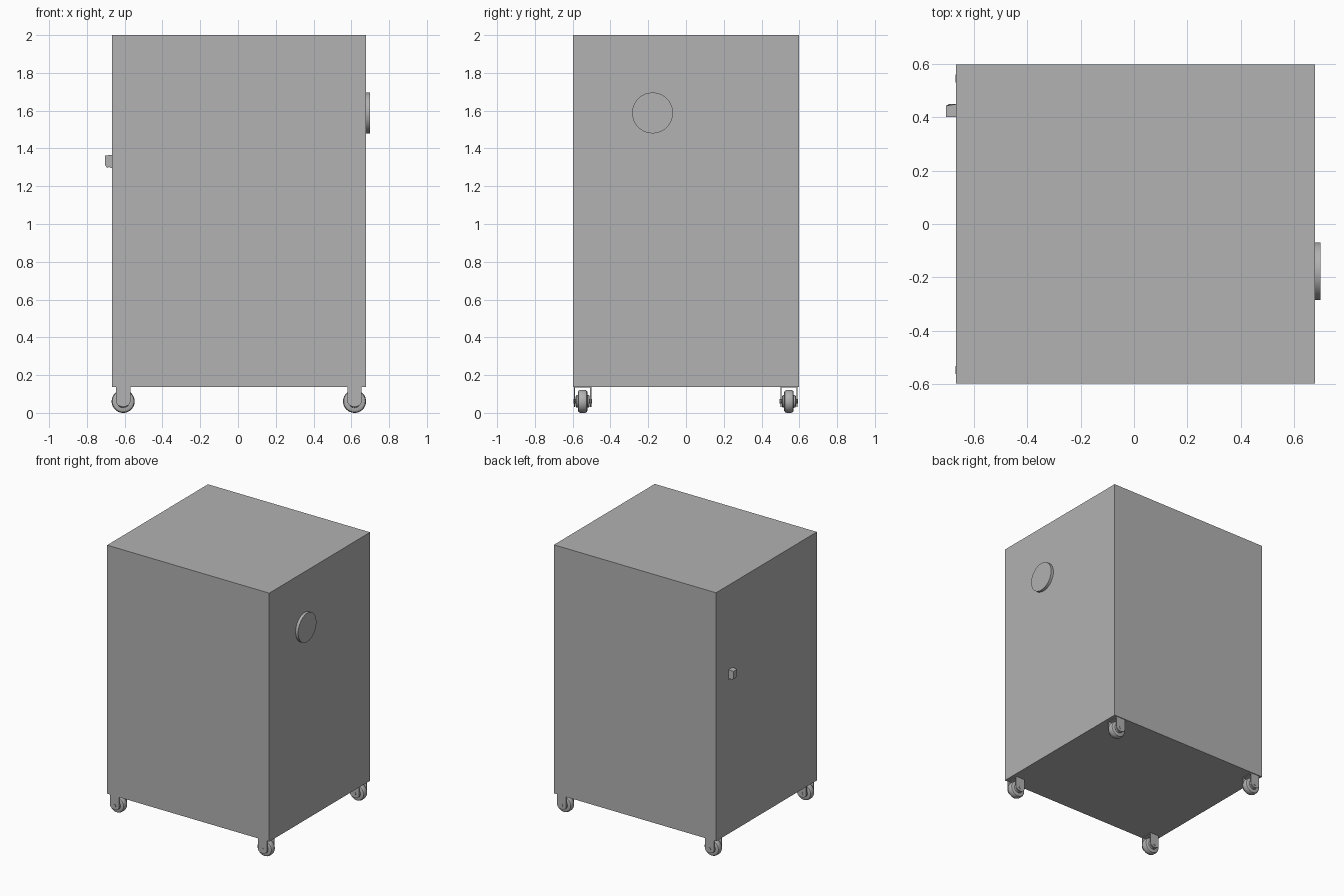
import bpy, bmesh, math
from mathutils import Matrix, Vector

cube = bpy.data.objects.get("Cube")
if cube:
    bpy.data.objects.remove(cube, do_unlink=True)

GREY = (0.445, 0.445, 0.445, 1)
grey = bpy.data.materials.new("plain_grey")
grey.use_nodes = True
grey.diffuse_color = GREY
grey.node_tree.nodes["Principled BSDF"].inputs["Base Color"].default_value = GREY


def finish(name, bm, smooth=False):
    bmesh.ops.recalc_face_normals(bm, faces=bm.faces)
    mesh = bpy.data.meshes.new(name)
    bm.to_mesh(mesh)
    bm.free()
    mesh.materials.append(grey)
    obj = bpy.data.objects.new(name, mesh)
    bpy.context.collection.objects.link(obj)
    if smooth:
        bpy.ops.object.select_all(action='DESELECT')
        obj.select_set(True)
        bpy.context.view_layer.objects.active = obj
        bpy.ops.object.shade_smooth_by_angle(angle=math.radians(35))
    return obj


def box(name, lo, hi):
    lo, hi = Vector(lo), Vector(hi)
    bm = bmesh.new()
    bmesh.ops.create_cube(bm, size=1, matrix=Matrix.Translation((lo + hi) / 2)
                          @ Matrix.Diagonal((*(hi - lo), 1)))
    return finish(name, bm)


def cylinder(name, centre, radius, depth, axis, sides=48):
    bm = bmesh.new()
    turn = Vector((0, 0, 1)).rotation_difference(Vector(axis)).to_matrix().to_4x4()
    bmesh.ops.create_cone(bm, cap_ends=True, segments=sides, radius1=radius,
                          radius2=radius, depth=depth,
                          matrix=Matrix.Translation(centre) @ turn)
    return finish(name, bm, True)


def prism(name, outline, y0, y1, smooth=False):
    """Extrude an x-z outline along y."""
    bm = bmesh.new()
    face = bm.faces.new([bm.verts.new((x, y0, z)) for x, z in outline])
    new = bmesh.ops.extrude_face_region(bm, geom=[face])["geom"]
    bmesh.ops.translate(bm, vec=(0, y1 - y0, 0),
                        verts=[v for v in new if isinstance(v, bmesh.types.BMVert)])
    return finish(name, bm, smooth)


def lathe(name, profile, centre, sides=40):
    """Spin a (y, radius) profile around the y axis."""
    bm = bmesh.new()
    verts = [bm.verts.new(Vector(centre) + Vector((0, y, r))) for y, r in profile]
    edges = [bm.edges.new(pair) for pair in zip(verts, verts[1:])]
    bmesh.ops.spin(bm, geom=verts + edges, cent=centre, axis=(0, 1, 0),
                   angle=math.tau, steps=sides)
    bmesh.ops.remove_doubles(bm, verts=bm.verts, dist=0.0002)
    return finish(name, bm, True)


# Cabinet body
LEFT, RIGHT, BASE = -0.667, 0.677, 0.138
box("cabinet", (LEFT, -0.597, BASE), (RIGHT, 0.597, 2.0))

# Round cover on one side
cylinder("round_cover", (RIGHT + 0.009, -0.177, 1.588), 0.108, 0.024, (1, 0, 0), 64)

# Latch on the other side: tapered body with a grip and recess below
latch = prism("latch", [(LEFT + .002, 1.367), (-0.704, 1.362), (-0.704, 1.312),
                        (-0.693, 1.296), (-0.684, 1.302), (LEFT + .002, 1.294)],
              0.40, 0.449)
for v in latch.data.vertices:
    if v.co.x < -0.7 and v.co.y > 0.43:
        v.co.y -= 0.006

# Casters
half = [(0.037, 0.026), (0.034, 0.032), (0.025, 0.034), (0.025, 0.05),
        (0.021, 0.057), (0.012, 0.061)]
tread = [(-0.037, 0)] + [(-y, r) for y, r in half] + [(y, r) for y, r in reversed(half)] + [(0.037, 0)]
AXLE_Z, FORK_R = 0.061, 0.038
for side, x in (("right", -0.608), ("left", 0.617)):
    for end, y in (("front", -0.547), ("back", 0.545)):
        tag = f"{end}_{side}"
        lathe(f"wheel_{tag}", tread, (x, y, AXLE_Z))
        cylinder(f"axle_{tag}", (x, y, AXLE_Z), 0.012, 0.098, (0, 1, 0), 16)
        # Side plates with a rounded lower end
        plate = [(x - FORK_R, BASE), (x - FORK_R, AXLE_Z)]
        plate += [(x + FORK_R * math.cos(a), AXLE_Z + FORK_R * math.sin(a) * 0.75)
                  for a in (math.pi * (1 + i / 12) for i in range(1, 12))]
        plate += [(x + FORK_R, AXLE_Z), (x + FORK_R, BASE)]
        for label, s in (("a", -1), ("b", 1)):
            prism(f"fork_{label}_{tag}", plate, y + s * 0.040, y + s * 0.046, True)
        # Thin bridge joining the two plates
        box(f"fork_top_{tag}", (x - FORK_R, y - 0.046, BASE - 0.004),
            (x + FORK_R, y + 0.046, BASE + 0.002))
